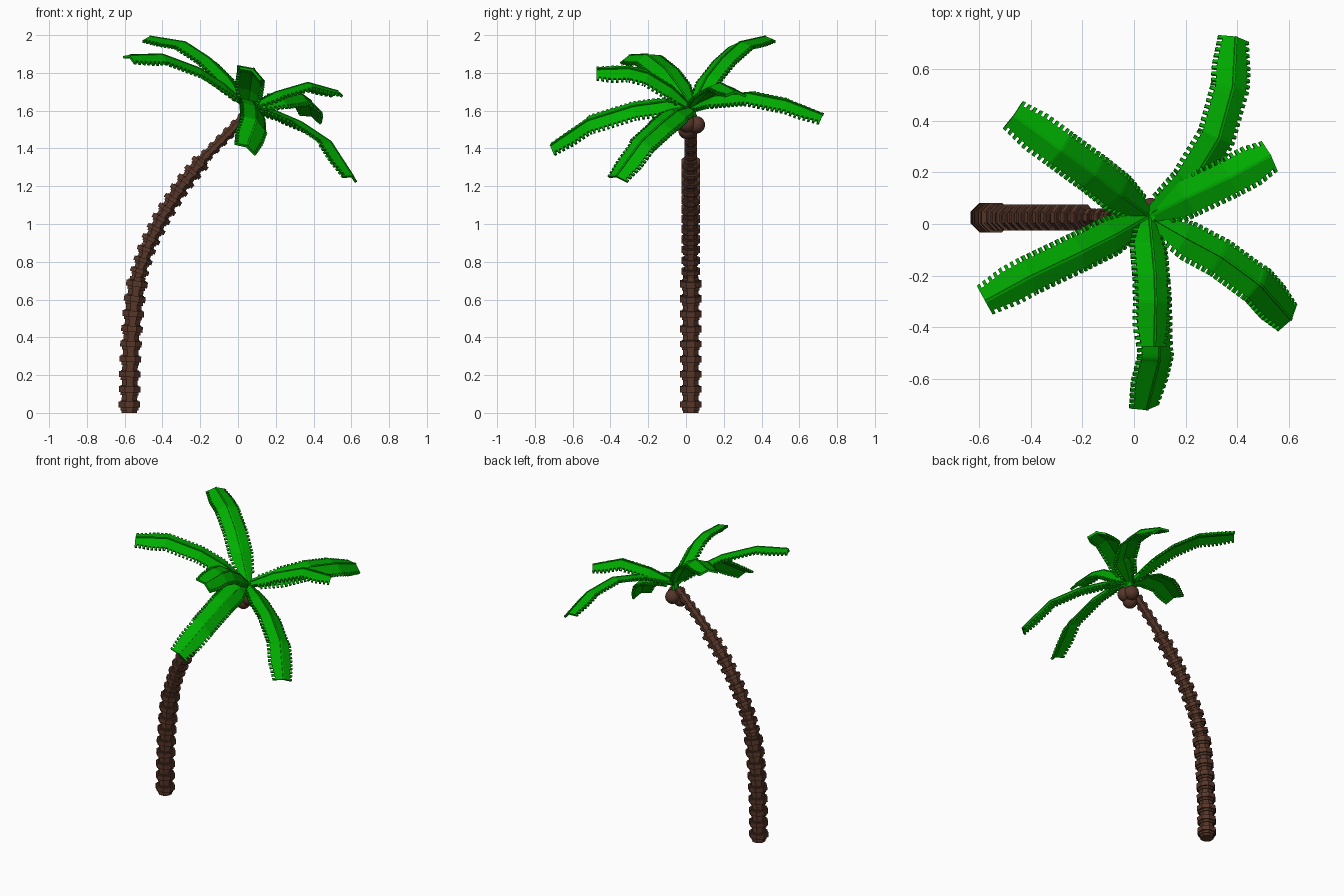
import bpy
import bmesh
from math import radians, sin, cos, pi
from mathutils import Vector, Matrix

if "Cube" in bpy.data.objects:
    bpy.data.objects.remove(bpy.data.objects["Cube"], do_unlink=True)


def material(name, color):
    m = bpy.data.materials.new(name)
    m.use_nodes = True
    m.diffuse_color = (*color, 1)
    m.node_tree.nodes["Principled BSDF"].inputs["Base Color"].default_value = (*color, 1)
    return m


BROWN = material("bark brown", (0.094, 0.037, 0.022))
GREEN = material("leaf green", (0.0, 0.42, 0.0))


def finish(name, bm, mat):
    mesh = bpy.data.meshes.new(name)
    bm.to_mesh(mesh)
    bm.free()
    ob = bpy.data.objects.new(name, mesh)
    bpy.context.collection.objects.link(ob)
    mesh.materials.append(mat)
    return ob


def walk(points, dist):
    """Point at a distance along a polyline."""
    for a, b in zip(points, points[1:]):
        step = (b - a).length
        if dist <= step:
            return a + (b - a) * (dist / step)
        dist -= step
    return points[-1].copy()


def length(points):
    return sum((b - a).length for a, b in zip(points, points[1:]))


def tangent(points, d):
    return (walk(points, d + 0.02) - walk(points, max(d - 0.02, 0))).normalized()


def drum(bm, center, axis, half_width, height):
    """Eight-sided drum with its flats facing front and side."""
    turn = Vector((0, 0, 1)).rotation_difference(axis).to_matrix().to_4x4()
    radius = half_width / cos(pi / 8)
    bmesh.ops.create_cone(bm, cap_ends=True, segments=8, radius1=radius, radius2=radius,
                          depth=height, matrix=Matrix.Translation(center) @ turn
                          @ Matrix.Rotation(pi / 8, 4, 'Z'))


# Trunk: stacked drums with stepped collars, thinning toward the crown
path = [Vector((x, 0.025, z)) for x, z in (
    (-0.575, 0), (-0.573, 0.2), (-0.565, 0.4), (-0.55, 0.58), (-0.53, 0.72), (-0.48, 0.88),
    (-0.40, 1.04), (-0.30, 1.2), (-0.17, 1.36), (-0.02, 1.51), (0.05, 1.58))]
total = length(path)
bm = bmesh.new()
d = 0.0
while d < total - 0.03:
    z = walk(path, d).z
    if z < 0.7:
        pitch, core, collar = 0.08, 0.041, 0.057
    elif z < 1.33:
        pitch, core, collar = 0.06, 0.033, 0.05
    else:
        pitch, core, collar = 0.055, 0.024, 0.034
    mid = d + pitch / 2
    axis = tangent(path, mid) if d > 0 else Vector((0, 0, 1))
    drum(bm, walk(path, mid), axis, core, pitch * 1.04)
    drum(bm, walk(path, mid), axis, core * 0.6 + collar * 0.4, pitch * 0.66)
    drum(bm, walk(path, mid + pitch * 0.06), axis, collar, pitch * 0.4)
    d += pitch
finish("trunk", bm, BROWN)

# Coconuts under the crown
for i, spot in enumerate(((0.065, 0.055, 1.525), (0.038, 0.005, 1.495), (0.08, 0.005, 1.53))):
    bm = bmesh.new()
    bmesh.ops.create_uvsphere(bm, u_segments=20, v_segments=12, radius=0.046,
                              matrix=Matrix.Translation(spot))
    for f in bm.faces:
        f.smooth = True
    finish(f"coconut_{i + 1}", bm, BROWN)

# Crown hub
bm = bmesh.new()
drum(bm, Vector((0.06, 0.03, 1.6)), Vector((0, 0, 1)), 0.022, 0.06)
finish("crown_hub", bm, GREEN)


def frond(name, points, roll):
    """Ridged leaf with toothed edges; positive roll lowers its left side."""
    pts = [Vector((0.06, 0.03, 1.625))] + [Vector(p) for p in points]
    total = length(pts)
    rows = int(total / 0.0125) // 2 * 2
    c, s = cos(radians(roll)), sin(radians(roll))
    bm = bmesh.new()
    spine = []
    for i in range(rows + 1):
        u = i / rows
        p = walk(pts, u * total)
        t = tangent(pts, u * total)
        side = Vector((0, 0, 1)).cross(t).normalized()
        up = t.cross(side)
        side, up = side * c - up * s, up * c + side * s
        w = 0.065 * min(1, 0.42 + 2.4 * u) * min(1, 0.74 + 1.8 * (1 - u))

        def at(across, lift=0.0):
            return bm.verts.new(p + side * across + up * (lift - abs(across) * 0.35))
        spine.append({"mid": at(0), "left": at(w), "right": at(-w),
                      "left_tip": at(w + 0.018), "right_tip": at(-w - 0.018),
                      "rib_l": at(0.005, 0.004), "rib_r": at(-0.005, 0.004)})

    def quad(a, b, left, right):
        bm.faces.new((a[left], a[right], b[right], b[left]))
    for i, (a, b) in enumerate(zip(spine, spine[1:])):
        quad(a, b, "left", "mid")
        quad(a, b, "mid", "right")
        quad(a, b, "rib_l", "rib_r")
        if i % 2 and i > 4:
            quad(a, b, "left_tip", "left")
            quad(a, b, "right", "right_tip")
    loose = [v for v in bm.verts if not v.link_faces]
    bmesh.ops.delete(bm, geom=loose, context='VERTS')
    bm.normal_update()
    ob = finish(name, bm, GREEN)
    thick = ob.modifiers.new("thickness", 'SOLIDIFY')
    thick.thickness = 0.014
    thick.offset = -1


# Fronds: bend points outward from the hub, then roll
frond("frond_back", [(0.22, 0.15, 1.68), (0.33, 0.33, 1.695), (0.385, 0.53, 1.655),
                     (0.395, 0.725, 1.58)], -25)
frond("frond_left_back", [(0.2, 0.1, 1.7), (0.37, 0.18, 1.75), (0.53, 0.265, 1.705)], 0)
frond("frond_left_front", [(0.2, -0.05, 1.6), (0.34, -0.125, 1.54), (0.49, -0.235, 1.44),
                           (0.61, -0.37, 1.255)], 18)
frond("frond_front_low", [(0.08, -0.1, 1.65), (0.095, -0.28, 1.625), (0.1, -0.52, 1.55),
                          (0.05, -0.72, 1.415)], 35)
frond("frond_front_high", [(0.07, -0.07, 1.72), (0.082, -0.2, 1.8), (0.085, -0.3, 1.825),
                           (0.08, -0.475, 1.82)], 30)
frond("frond_right_front", [(-0.07, -0.045, 1.74), (-0.2, -0.11, 1.825), (-0.4, -0.205, 1.9),
                            (-0.575, -0.3, 1.895)], 15)
frond("frond_right_back", [(-0.05, 0.11, 1.78), (-0.15, 0.19, 1.88), (-0.28, 0.285, 1.965),
                           (-0.465, 0.42, 1.995)], 0)
